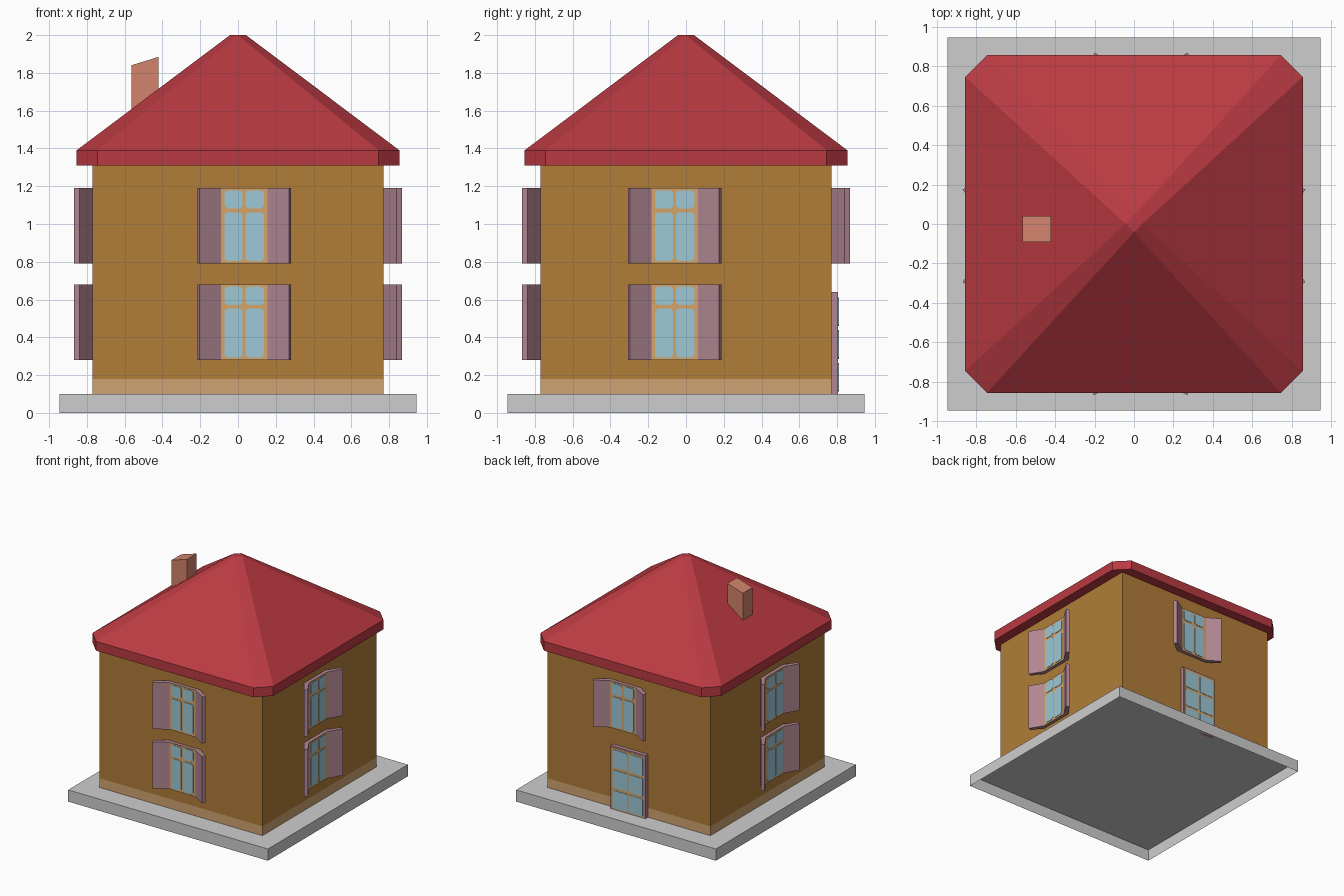
import bpy, bmesh, math
from mathutils import Matrix, Vector

if "Cube" in bpy.data.objects:
    bpy.data.objects.remove(bpy.data.objects["Cube"])


def material(name, r, g, b):
    lin = [((c / 255 + 0.055) / 1.055) ** 2.4 for c in (r, g, b)]
    m = bpy.data.materials.new(name)
    m.diffuse_color = (*lin, 1)
    m.use_nodes = True
    m.node_tree.nodes["Principled BSDF"].inputs["Base Color"].default_value = m.diffuse_color
    return m


STONE = material("grey stone", 206, 206, 206)
WALL = material("ochre plaster", 178, 125, 57)
PLINTH = material("pale plinth", 208, 164, 114)
ROOF = material("red roof", 186, 58, 66)
BRICK = material("chimney brick", 210, 132, 108)
MAUVE = material("mauve wood", 178, 134, 146)
FRAME = material("tan frame", 214, 164, 104)
GLASS = material("blue glass", 158, 200, 214)


def loft(name, rings, mats, rule=None, bottom=True, top=True, matrix=None):
    """Skin a stack of matching rings; rule(face) picks the material index."""
    bm = bmesh.new()
    vs = [[bm.verts.new(p) for p in ring] for ring in rings]
    n = len(rings[0])
    for a, b in zip(vs, vs[1:]):
        for i in range(n):
            j = (i + 1) % n
            bm.faces.new((a[i], a[j], b[j], b[i]))
    if bottom:
        bm.faces.new(vs[0][::-1])
    if top:
        bm.faces.new(vs[-1])
    bmesh.ops.remove_doubles(bm, verts=bm.verts, dist=1e-5)
    bmesh.ops.recalc_face_normals(bm, faces=bm.faces)
    bm.normal_update()
    if rule:
        for f in bm.faces:
            f.material_index = rule(f)
    if matrix:
        bm.transform(matrix)
    me = bpy.data.meshes.new(name)
    bm.to_mesh(me)
    bm.free()
    for m in mats:
        me.materials.append(m)
    ob = bpy.data.objects.new(name, me)
    bpy.context.collection.objects.link(ob)
    return ob


def rect(x0, x1, y0, y1, z):
    return [(x0, y0, z), (x1, y0, z), (x1, y1, z), (x0, y1, z)]


def square(h, z):
    return rect(-h, h, -h, h, z)


W = 0.77  # wall half width


def on_wall(angle, s):
    """Local frame: x right along the wall, -y outward from its surface."""
    return Matrix.Rotation(math.radians(angle), 4, 'Z') @ Matrix.Translation((s, -W, 0))


def pane(name, x0, x1, z0, z1, depth, mat, m, c=0.013, t=0.004):
    """Thin plate with clipped corners standing proud of a surface."""
    pts = [(x0 + c, z0), (x1 - c, z0), (x1, z0 + c), (x1, z1 - c),
           (x1 - c, z1), (x0 + c, z1), (x0, z1 - c), (x0, z0 + c)]
    loft(name, [[(x, -depth, z) for x, z in pts],
                [(x, -depth - t, z) for x, z in pts]], [mat], matrix=m)


def window(name, angle, s, z):
    m = on_wall(angle, s)
    # casing and splayed shutters share one plan profile
    half = [(0.123, 0.03), (0.236, 0.098), (0.248, 0.07), (0.15, 0.0)]
    plan = half + [(-x, d) for x, d in reversed(half)]
    loft(name + "_shutters", [[(x, -d, z) for x, d in plan],
                              [(x, -d, z + 0.4) for x, d in plan]], [MAUVE, FRAME],
         lambda f: int(f.normal.y < -0.99), matrix=m)
    for side, (x0, x1) in (("left", (-0.104, -0.008)), ("right", (0.008, 0.104))):
        pane(f"{name}_lower_pane_{side}", x0, x1, z + 0.014, z + 0.272, 0.03, GLASS, m)
        pane(f"{name}_upper_pane_{side}", x0, x1, z + 0.292, z + 0.388, 0.03, GLASS, m)


# base slab, open underneath
loft("base_slab", [square(0.945, 0), square(0.945, 0.1)], [STONE], bottom=False)

# walls with pale plinth band
loft("walls", [square(W, 0.1), square(W, 0.18), square(W, 1.32)], [WALL, PLINTH],
     lambda f: int(f.calc_center_median().z < 0.18), bottom=False, top=False)

# hipped roof with clipped corners and a tiny diamond top
a, b, t = 0.745, 0.855, 0.042
eave = [(-a, -b), (a, -b), (b, -a), (b, a), (a, b), (-a, b), (-b, a), (-b, -a)]
peak = [(0, -t), (0, -t), (t, 0), (t, 0), (0, t), (0, t), (-t, 0), (-t, 0)]
loft("roof", [[(x, y, 1.31) for x, y in eave],
              [(x, y, 1.39) for x, y in eave],
              [(x, y, 2.0) for x, y in peak]], [ROOF])

# chimney with sloping top
low = rect(-0.565, -0.42, -0.09, 0.04, 1.5)
loft("chimney", [low, [(x, y, 1.84 if x < -0.5 else 1.885) for x, y, z in low]], [BRICK])

# windows: two storeys on three sides, upper only at the back
for side, angle, s, levels in (("front", 0, 0.033, (0.28, 0.79)),
                               ("right", 90, -0.06, (0.28, 0.79)),
                               ("left", -90, 0.06, (0.28, 0.79)),
                               ("back", 180, -0.036, (0.79,))):
    for i, z in enumerate(levels):
        window(f"{side}_window_{i + 1}", angle, s, z)

# glazed back door
m = on_wall(180, 0.015)
loft("door", [rect(-0.165, 0.165, -0.034, 0, 0.1), rect(-0.165, 0.165, -0.034, 0, 0.64)],
     [MAUVE], matrix=m)
pane("door_frame", -0.152, 0.152, 0.101, 0.628, 0.034, FRAME, m, c=0.001, t=0.002)
for r in range(3):
    z = 0.112 + r * 0.174
    for side, x in (("left", -0.142), ("right", 0.009)):
        pane(f"door_pane_{side}_{r + 1}", x, x + 0.133, z, z + 0.152, 0.036, GLASS, m, c=0.006, t=0.003)
